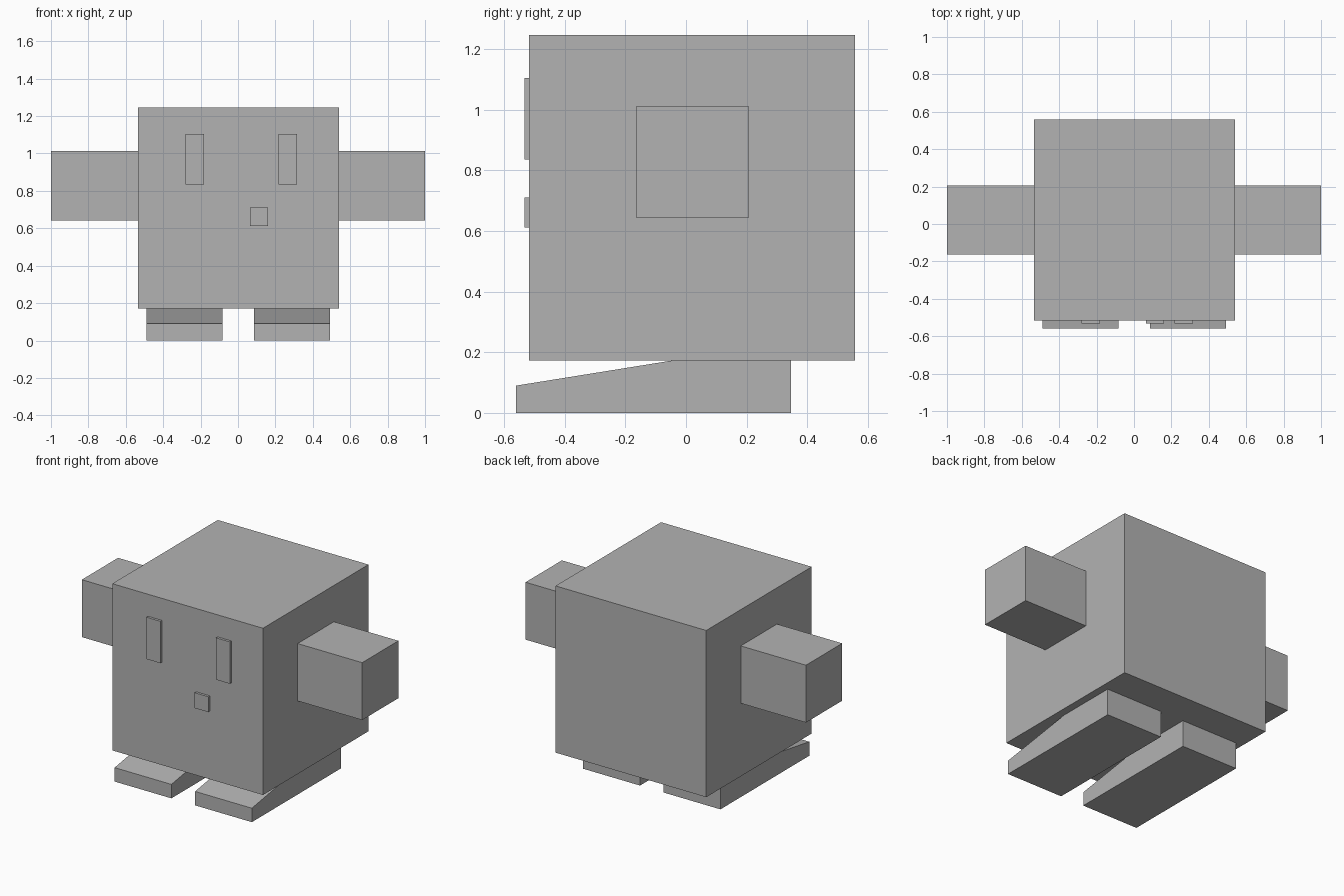
import bpy
import bmesh

cube = bpy.data.objects.get("Cube")
if cube:
    bpy.data.objects.remove(cube, do_unlink=True)

# Single flat colour
grey = bpy.data.materials.new("plain grey")
grey.use_nodes = True
colour = (0.45, 0.45, 0.45, 1)
grey.diffuse_color = colour
grey.node_tree.nodes["Principled BSDF"].inputs["Base Color"].default_value = colour


def prism(name, x0, x1, profile):
    """Extrude a closed (y, z) profile from x0 to x1."""
    bm = bmesh.new()
    face = bm.faces.new([bm.verts.new((x0, y, z)) for y, z in profile])
    ext = bmesh.ops.extrude_face_region(bm, geom=[face])
    verts = [g for g in ext["geom"] if isinstance(g, bmesh.types.BMVert)]
    bmesh.ops.translate(bm, verts=verts, vec=(x1 - x0, 0, 0))
    bmesh.ops.recalc_face_normals(bm, faces=bm.faces)
    mesh = bpy.data.meshes.new(name)
    bm.to_mesh(mesh)
    bm.free()
    mesh.materials.append(grey)
    obj = bpy.data.objects.new(name, mesh)
    bpy.context.collection.objects.link(obj)
    return obj


def box(name, x, y, z):
    """Box from (min, max) ranges on each axis."""
    return prism(name, *x, [(y[0], z[0]), (y[1], z[0]), (y[1], z[1]), (y[0], z[1])])


# Cubic body
FRONT = -0.517
body = box("body", (-0.535, 0.54), (FRONT, 0.558), (0.172, 1.247))

# Stubby arms, sunk slightly into the body
for name, x in (("right_arm", (-1, -0.5)), ("left_arm", (0.5, 1))):
    box(name, x, (-0.163, 0.206), (0.643, 1.013))

# Raised eyes and off-centre nose
face_depth = (-0.533, FRONT + 0.01)
for name, x in (("right_eye", (-0.28, -0.181)), ("left_eye", (0.217, 0.315))):
    box(name, x, face_depth, (0.835, 1.105))
box("nose", (0.063, 0.161), face_depth, (0.611, 0.71))

# Wedge feet with sloping toes
foot_profile = [(-0.56, 0), (0.346, 0), (0.346, 0.172), (-0.05, 0.172), (-0.56, 0.09)]
for name, x in (("right_foot", (-0.488, -0.083)), ("left_foot", (0.086, 0.491))):
    prism(name, *x, foot_profile)
